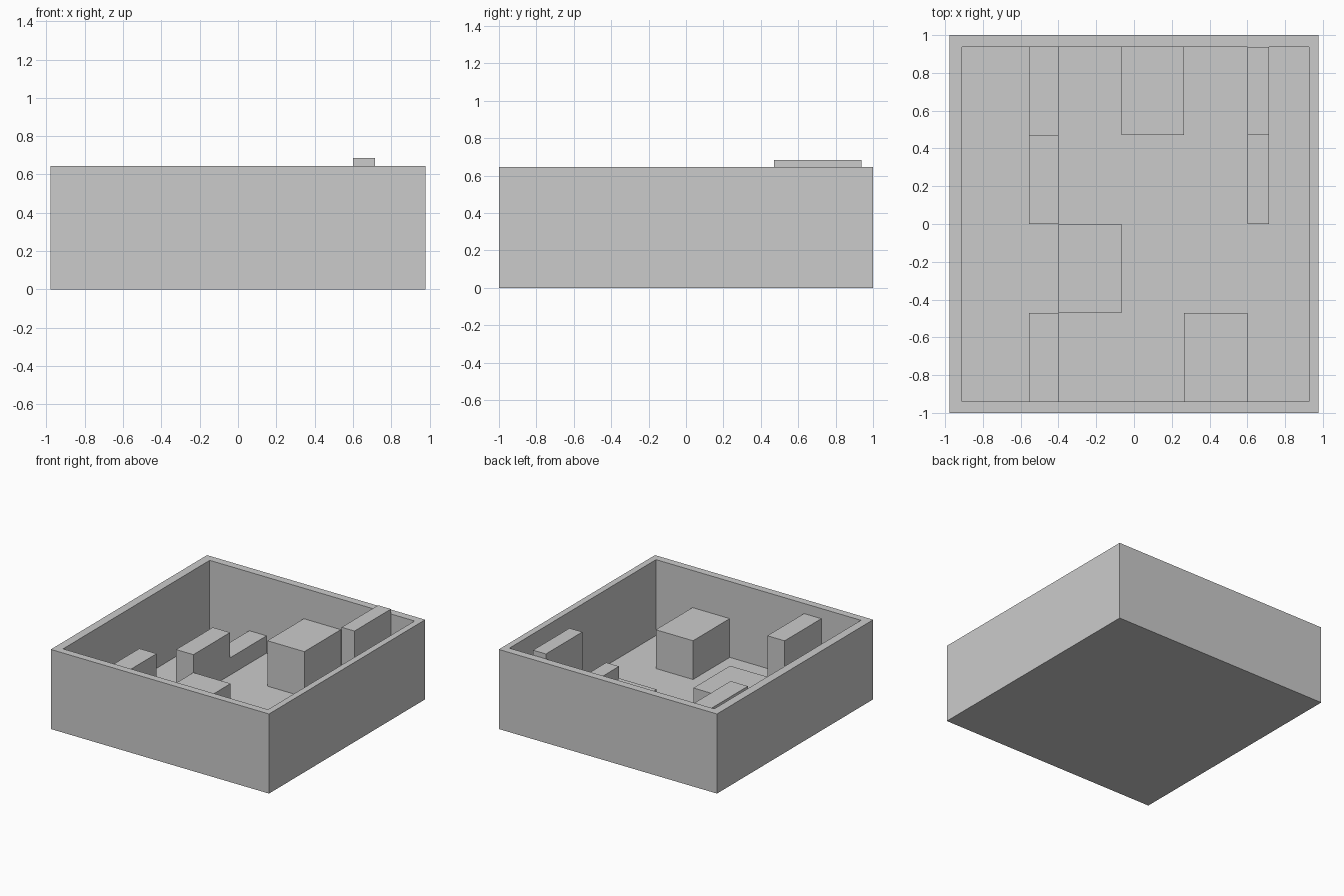
import bpy, bmesh

if "Cube" in bpy.data.objects:
    bpy.data.objects.remove(bpy.data.objects["Cube"])

FLOOR, RIM = 0.03, 0.645
X0, X1, Y0, Y1 = -0.91, 0.927, -0.94, 0.937   # inside of the walls


def finish(bm, name):
    bmesh.ops.recalc_face_normals(bm, faces=bm.faces)
    mesh = bpy.data.meshes.new(name)
    bm.to_mesh(mesh)
    bm.free()
    obj = bpy.data.objects.new(name, mesh)
    bpy.context.collection.objects.link(obj)
    return obj


def box(x0, x1, y0, y1, z0, z1):
    bm = bmesh.new()
    bmesh.ops.create_cube(bm, size=1)
    for v in bm.verts:
        v.co = (x1 if v.co.x > 0 else x0,
                y1 if v.co.y > 0 else y0,
                z1 if v.co.z > 0 else z0)
    return bm


# Open tray: inset the top face, then push it down to the floor
bm = box(-0.978, 0.978, -1, 1, 0, RIM)
top = max(bm.faces, key=lambda f: f.calc_center_median().z)
bmesh.ops.inset_region(bm, faces=[top], thickness=0.05)
for v in top.verts:
    v.co.x = X1 if v.co.x > 0 else X0
    v.co.y = Y1 if v.co.y > 0 else Y0
well = bmesh.ops.extrude_discrete_faces(bm, faces=[top])["faces"][0]
for v in well.verts:
    v.co.z = FLOOR
finish(bm, "tray")

# Blocks on a grid of columns (x) and rows (y), each with its own height
cols = [-0.555, -0.40, -0.066, 0.266, 0.60, 0.715]
rows = [Y0, -0.47, 0.0, 0.47, Y1]
blocks = [  # column, row, top
    (0, 0, 0.563), (0, 2, 0.375), (0, 3, 0.17),
    (1, 1, 0.23), (2, 3, 0.398), (3, 0, 0.344),
    (4, 2, 0.227), (4, 3, 0.685),
]
for c, r, z in blocks:
    finish(box(cols[c], cols[c + 1], rows[r], rows[r + 1], FLOOR, z),
           f"block_column{c + 1}_row{r + 1}")
